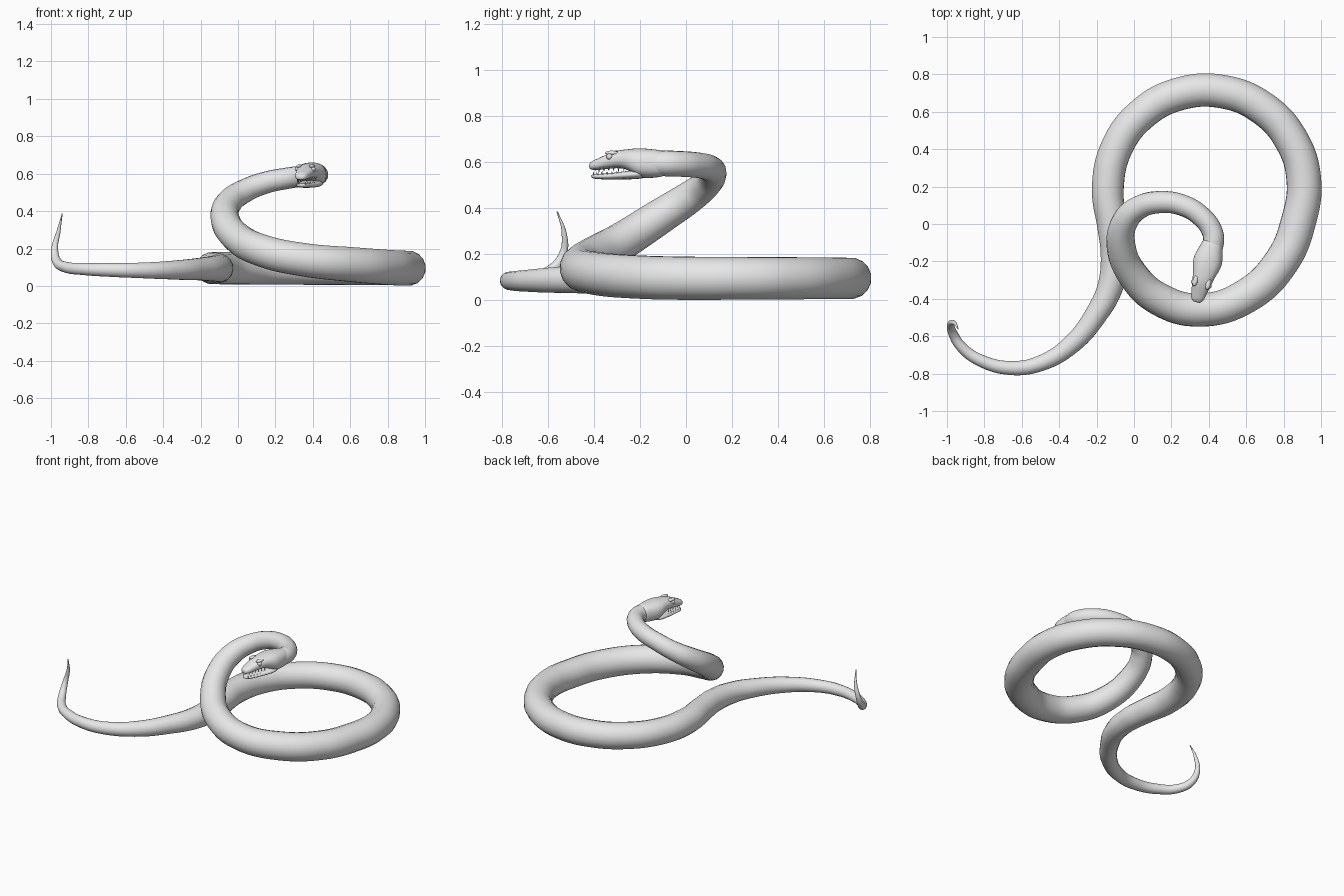
import bpy
import bmesh
import math
from mathutils import Vector

default_cube = bpy.data.objects.get("Cube")
if default_cube:
    bpy.data.objects.remove(default_cube, do_unlink=True)

# Single material
GREY = (0.8, 0.8, 0.8, 1.0)
skin = bpy.data.materials.new("plain grey")
skin.use_nodes = True
skin.diffuse_color = GREY
for node in skin.node_tree.nodes:
    if node.type == "BSDF_PRINCIPLED":
        node.inputs["Base Color"].default_value = GREY


def select_only(obj):
    bpy.ops.object.select_all(action="DESELECT")
    obj.select_set(True)
    bpy.context.view_layer.objects.active = obj


def finish(name, bm, subdivide=0):
    """Turn a bmesh into a smooth shaded object."""
    bmesh.ops.recalc_face_normals(bm, faces=bm.faces)
    for face in bm.faces:
        face.smooth = True
    mesh = bpy.data.meshes.new(name)
    bm.to_mesh(mesh)
    bm.free()
    mesh.materials.append(skin)
    obj = bpy.data.objects.new(name, mesh)
    bpy.context.collection.objects.link(obj)
    if subdivide:
        modifier = obj.modifiers.new("smoothing", "SUBSURF")
        modifier.levels = modifier.render_levels = subdivide
    return obj


# Body: one tapering tube along a path of (x, y, z, radius)
tail = [
    (-.94, -.56, .385, .003), (-.96, -.53, .29, .011), (-.98, -.535, .2, .018),
    (-.968, -.585, .13, .025), (-.92, -.66, .1, .029), (-.82, -.73, .09, .033),
    (-.66, -.77, .085, .038), (-.5, -.745, .083, .043), (-.33, -.64, .085, .052),
    (-.2, -.48, .09, .061), (-.125, -.33, .092, .07), (-.102, -.16, .094, .077),
    (-.115, -.02, .095, .081),
]
ground_loop = []
STEPS = 8
for i in range(STEPS + 1):
    t = i / STEPS
    angle = math.radians(180 - 200 * t)
    radius = .086 + .009 * t
    ground_loop.append((.385 + .525 * math.cos(angle),
                        .19 + .525 * math.sin(angle), .095, radius))
raised_coil = [
    (.79, -.2, .1, .095), (.6, -.385, .115, .094), (.35, -.46, .14, .09),
    (.14, -.405, .185, .088), (0, -.28, .255, .083), (-.07, -.11, .365, .077),
    (-.045, .02, .45, .07), (.03, .09, .505, .063), (.14, .117, .55, .059),
    (.26, .1, .575, .057), (.36, .04, .588, .056), (.418, -.04, .593, .056),
    (.425, -.1, .595, .056), (.405, -.17, .595, .05),
]
path = tail + ground_loop + raised_coil

curve = bpy.data.curves.new("body", "CURVE")
curve.dimensions = "3D"
curve.bevel_depth = 1.0
curve.bevel_resolution = 6
curve.resolution_u = 8
curve.use_fill_caps = True
spline = curve.splines.new("BEZIER")
spline.radius_interpolation = "CARDINAL"
spline.bezier_points.add(len(path) - 1)
for point, (x, y, z, radius) in zip(spline.bezier_points, path):
    point.co = (x, y, z)
    point.radius = radius
    point.handle_left_type = point.handle_right_type = "AUTO"
curve.materials.append(skin)
body = bpy.data.objects.new("body", curve)
bpy.context.collection.objects.link(body)
select_only(body)
bpy.ops.object.convert(target="MESH")
bpy.ops.object.shade_smooth()

# Head frame: distance forward from the neck, sideways offset, height
neck = Vector((.425, -.09, 0))
forward = Vector((-.271, -.963, 0)).normalized()
side = Vector((-forward.y, forward.x, 0))
up = Vector((0, 0, 1))


def head_point(ahead, across, height):
    return neck + forward * ahead + side * across + up * height


def rounded(value, power=.85):
    return math.copysign(abs(value) ** power, value)


def loft(name, sections, sides=16):
    """Skin rounded sections of (ahead, half width, bottom, top)."""
    bm = bmesh.new()
    rings = []
    for ahead, half, low, high in sections:
        ring = []
        for i in range(sides):
            a = math.tau * i / sides
            height = (low + high) / 2 + rounded(math.sin(a)) * (high - low) / 2
            ring.append(bm.verts.new(
                head_point(ahead, rounded(math.cos(a)) * half, height)))
        rings.append(ring)
    for first, second in zip(rings, rings[1:]):
        for i in range(sides):
            j = (i + 1) % sides
            bm.faces.new((first[i], first[j], second[j], second[i]))
    bm.faces.new(rings[0])
    bm.faces.new(rings[-1])
    return finish(name, bm, subdivide=1)


# Skull with the upper jaw
loft("head", [
    (-.01, .052, .54, .65), (.03, .06, .533, .654), (.07, .072, .529, .659),
    (.11, .081, .53, .662), (.145, .076, .553, .66), (.18, .063, .572, .656),
    (.22, .055, .574, .651), (.26, .048, .57, .637), (.295, .041, .566, .619),
    (.32, .036, .564, .61), (.337, .026, .568, .6), (.341, .014, .575, .592),
])

# Lower jaw, leaving a narrow open mouth
loft("lower_jaw", [
    (.08, .06, .53, .57), (.14, .071, .525, .567), (.2, .055, .524, .558),
    (.26, .043, .524, .551), (.31, .033, .526, .549), (.326, .024, .529, .548),
    (.333, .012, .534, .545),
])

# Eyes and brow ridges on both sides
for label, sign in (("left", 1), ("right", -1)):
    bm = bmesh.new()
    bmesh.ops.create_uvsphere(bm, u_segments=16, v_segments=10, radius=.014)
    bmesh.ops.translate(bm, verts=bm.verts, vec=head_point(.24, sign * .043, .624))
    finish(label + "_eye", bm)

    bm = bmesh.new()
    bmesh.ops.create_uvsphere(bm, u_segments=16, v_segments=10, radius=1)
    for vert in bm.verts:
        vert.co = head_point(.232 + vert.co.x * .03,
                             sign * .036 + vert.co.y * .014,
                             .64 + vert.co.z * .01)
    finish(label + "_brow", bm)


# Teeth: small cones lining both jaws
def add_tooth(bm, ahead, across, root, tip):
    base = [bm.verts.new(head_point(ahead + .004 * math.cos(math.tau * k / 6),
                                    across + .004 * math.sin(math.tau * k / 6),
                                    root)) for k in range(6)]
    point = bm.verts.new(head_point(ahead, across, tip))
    bm.faces.new(base)
    for k in range(6):
        bm.faces.new((base[k], base[(k + 1) % 6], point))


upper, lower = bmesh.new(), bmesh.new()
for sign in (1, -1):
    for i in range(6):
        ahead = .2 + .022 * i
        across = sign * (.046 - .0042 * i)
        add_tooth(upper, ahead, across, .582, .558)
        add_tooth(lower, ahead + .008, across * .9, .54, .562)
finish("upper_teeth", upper)
finish("lower_teeth", lower)
